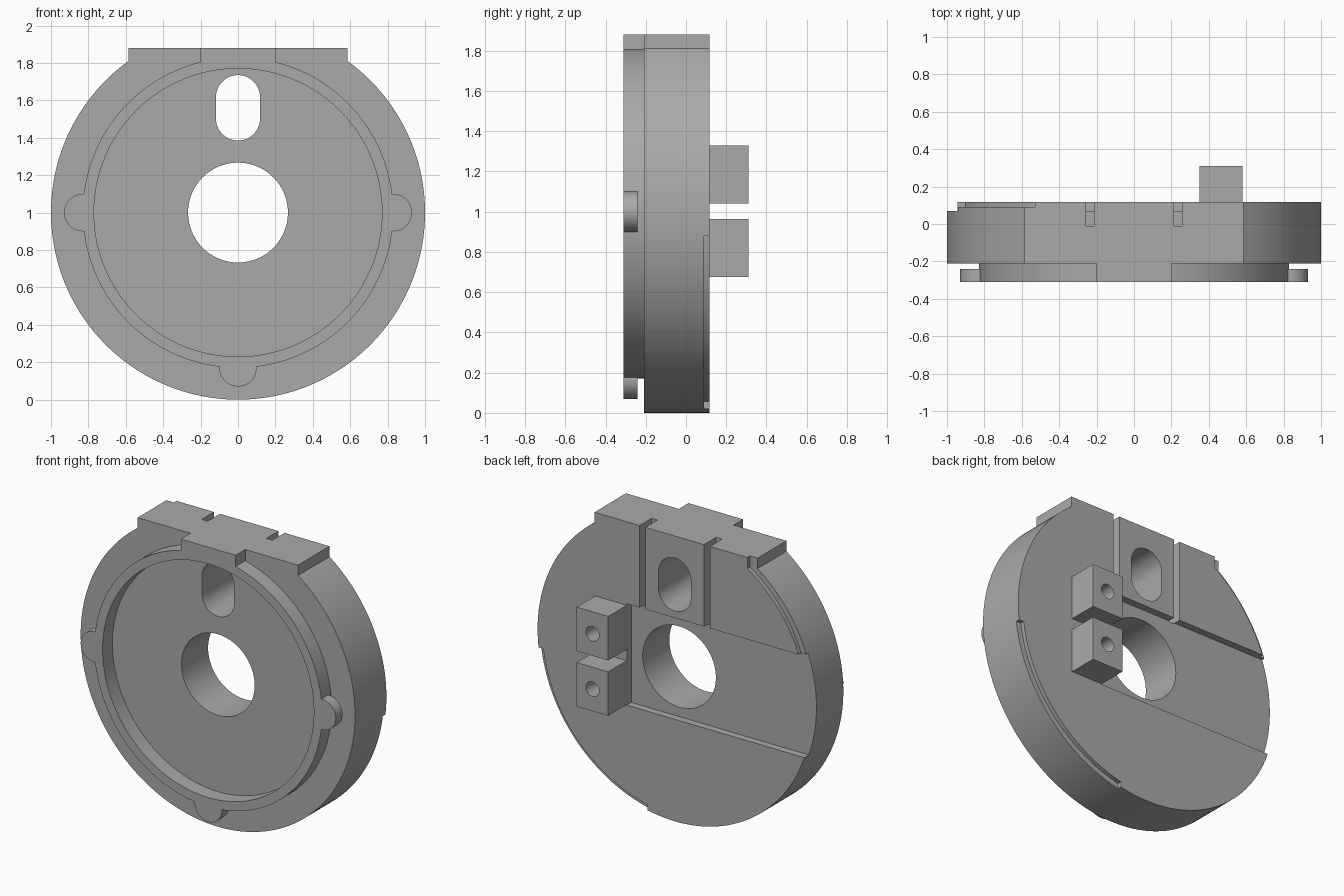
import bpy
import math
from mathutils import Matrix, Vector

if "Cube" in bpy.data.objects:
    bpy.data.objects.remove(bpy.data.objects["Cube"], do_unlink=True)

CENTRE = 1.0                                   # height of the disc axis
FRONT, FACE, BACK, TIP = -0.31, -0.21, 0.117, 0.31
TOP, FLOOR = 1.88, 0.07                        # flat top, channel floor

grey = bpy.data.materials.new("plain_grey")
grey.use_nodes = True
grey.diffuse_color = (0.4, 0.4, 0.4, 1)
grey.node_tree.nodes["Principled BSDF"].inputs["Base Color"].default_value = (0.4, 0.4, 0.4, 1)


def finish(obj, name):
    obj.name = name
    obj.data.transform(obj.matrix_world)
    obj.matrix_world = Matrix()
    obj.data.materials.clear()
    obj.data.materials.append(grey)
    return obj


def box(name, x, y, z):
    """Box from three (low, high) spans."""
    bpy.ops.mesh.primitive_cube_add(size=1)
    obj = bpy.context.object
    spans = (x, y, z)
    size = [b - a for a, b in spans]
    middle = Vector([(a + b) / 2 for a, b in spans])
    obj.matrix_world = Matrix.Translation(middle) @ Matrix.Diagonal((*size, 1))
    return finish(obj, name)


def rod(name, x, z, radius, y, sides=128):
    """Cylinder along y between two depths."""
    bpy.ops.mesh.primitive_cylinder_add(vertices=sides, radius=radius, depth=y[1] - y[0])
    obj = bpy.context.object
    obj.matrix_world = (Matrix.Translation((x, (y[0] + y[1]) / 2, z))
                        @ Matrix.Rotation(math.pi / 2, 4, 'X'))
    return finish(obj, name)


def combine(target, tool, operation):
    """Apply a boolean and discard its tool."""
    mod = target.modifiers.new("shape", 'BOOLEAN')
    mod.operation, mod.object, mod.solver = operation, tool, 'EXACT'
    bpy.context.view_layer.update()
    graph = bpy.context.evaluated_depsgraph_get()
    mesh = bpy.data.meshes.new_from_object(target.evaluated_get(graph))
    target.modifiers.clear()
    target.data = mesh
    bpy.data.objects.remove(tool, do_unlink=True)


def add(target, tool):
    combine(target, tool, 'UNION')


def cut(target, tool):
    combine(target, tool, 'DIFFERENCE')


def smooth(obj):
    bpy.ops.object.select_all(action='DESELECT')
    obj.select_set(True)
    bpy.context.view_layer.objects.active = obj
    bpy.ops.object.shade_smooth_by_angle(angle=math.radians(30))


# Main disc with its flat top head
body = rod("disc_body", 0, CENTRE, 1.0, (FACE, BACK), 192)
cut(body, box("trim", (-1.2, 1.2), (-1, 1), (TOP, 2.2)))
add(body, box("head", (-0.585, 0.585), (FACE, BACK), (1.5, TOP)))

# Raised front rim, its round ears and top tongue
add(body, rod("rim", 0, CENTRE, 0.83, (FRONT, 0)))
for x, z in ((-0.83, CENTRE), (0.83, CENTRE), (0, CENTRE - 0.83)):
    add(body, rod("ear", x, z, 0.1, (FRONT, -0.24), 48))
add(body, box("tongue", (-0.2, 0.2), (FRONT, 0), (1.79, TOP)))

# Front recess, centre bore and rounded slot
cut(body, rod("recess", 0, CENTRE, 0.77, (-0.5, FACE + 0.002)))
cut(body, rod("bore", 0, CENTRE, 0.267, (-1, 1), 96))
slot = box("slot", (-0.118, 0.118), (-1, 1), (1.503, 1.617))
for z in (1.503, 1.617):
    add(slot, rod("slot_end", 0, z, 0.118, (-1, 1), 48))
cut(body, slot)

# Rear channel open on one side, and two upright grooves
cut(body, box("channel", (-1.2, 0.35), (FLOOR, 1), (0.672, 1.34)))
for side in (-1, 1):
    x = side * 0.235
    cut(body, box("groove", (x - 0.022, x + 0.022), (-0.01, 1), (1.335, 2)))

# Shallow steps on the rear edge
for x, z in (((0.2, 1.2), (-0.2, 0.88)), ((-1.2, -0.53), (1.34, 2))):
    step = box("edge_step", x, (0.09, 0.3), z)
    cut(step, rod("step_core", 0, CENTRE, 0.965, (-1, 1), 192))
    cut(body, step)
smooth(body)

# Pair of drilled rear lugs
for name, z in (("lower_lug", (0.675, 0.965)), ("upper_lug", (1.04, 1.33))):
    lug = box(name, (0.35, 0.58), (BACK - 0.01, TIP), z)
    cut(lug, rod("lug_hole", 0.465, sum(z) / 2, 0.048, (BACK, 1), 32))
    smooth(lug)
